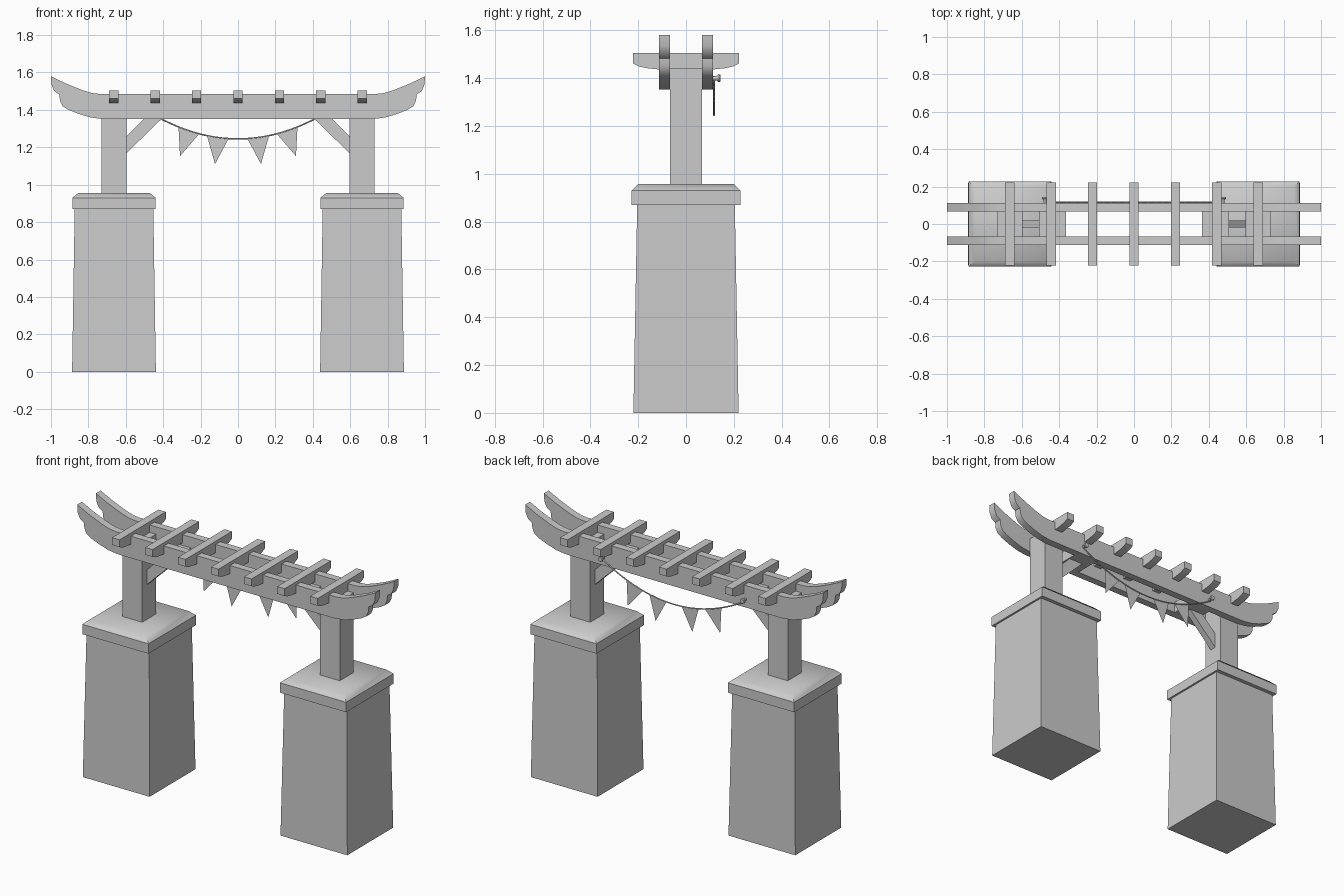
import bpy, bmesh, math
from mathutils import Vector

cube = bpy.data.objects.get("Cube")
if cube:
    bpy.data.objects.remove(cube, do_unlink=True)

grey = bpy.data.materials.new("plain_grey")
grey.use_nodes = True
colour = (0.6, 0.6, 0.6, 1)
grey.diffuse_color = colour
grey.node_tree.nodes["Principled BSDF"].inputs["Base Color"].default_value = colour


def finish(name, bm, angle=None):
    bmesh.ops.recalc_face_normals(bm, faces=bm.faces)
    mesh = bpy.data.meshes.new(name)
    bm.to_mesh(mesh)
    bm.free()
    mesh.materials.append(grey)
    obj = bpy.data.objects.new(name, mesh)
    bpy.context.collection.objects.link(obj)
    if angle:
        bpy.ops.object.select_all(action='DESELECT')
        obj.select_set(True)
        bpy.context.view_layer.objects.active = obj
        bpy.ops.object.shade_smooth_by_angle(angle=math.radians(angle))
    return obj


def stack(name, cx, levels, angle=None):
    """Rectangular rings (half x, half y, z) joined from bottom to top."""
    bm = bmesh.new()
    rings = [[bm.verts.new((cx + sx * hx, sy * hy, z))
              for sx, sy in ((-1, -1), (1, -1), (1, 1), (-1, 1))]
             for hx, hy, z in levels]
    for a, b in zip(rings, rings[1:]):
        for i in range(4):
            j = (i + 1) % 4
            bm.faces.new((a[i], a[j], b[j], b[i]))
    bm.faces.new(rings[0])
    bm.faces.new(rings[-1])
    return finish(name, bm, angle)


def prism(name, points, place, lo, hi, angle=None):
    """Extrude a flat outline; place(u, v, depth) gives the position."""
    bm = bmesh.new()
    face = bm.faces.new([bm.verts.new(place(u, v, lo)) for u, v in points])
    out = bmesh.ops.extrude_face_region(bm, geom=[face])
    shift = Vector(place(0, 0, hi)) - Vector(place(0, 0, lo))
    bmesh.ops.translate(bm, vec=shift,
                        verts=[v for v in out["geom"] if isinstance(v, bmesh.types.BMVert)])
    return finish(name, bm, angle)


def along_y(u, v, d):
    return (u, d, v)


def along_x(u, v, d):
    return (d, u, v)


def mirrored(half):
    return half + [(-u, v) for u, v in reversed(half)]


def sag(x):
    return 1.245 + 0.634 * x * x


# Supports on both sides
for side, s in (("left", 1), ("right", -1)):
    cx = 0.663 * s
    stack(side + "_pillar", cx, [(0.224, 0.22, 0), (0.21, 0.204, 0.88)])
    stack(side + "_pillar_cap", cx,
          [(0.222, 0.228, 0.87), (0.222, 0.228, 0.93), (0.19, 0.2, 0.957)], 46)
    stack(side + "_post", cx, [(0.066, 0.066, 0.95), (0.066, 0.066, 1.44)])
    # Diagonal brace and the block it carries between the beams
    brace = [(0.6, 1.165), (0.6, 1.255), (0.5, 1.355), (0.405, 1.355)]
    prism(side + "_brace", [(s * x, z) for x, z in brace], along_y, -0.02, 0.02)
    stack(side + "_brace_block", 0.436 * s, [(0.073, 0.067, 1.352), (0.073, 0.067, 1.42)])

# Long beams with upswept ends
beam = [(0.73, 1.352), (0.79, 1.36), (0.85, 1.378), (0.905, 1.4), (0.938, 1.42),
        (0.952, 1.45), (0.955, 1.483), (0.982, 1.5), (0.997, 1.535), (1.0, 1.58),
        (0.92, 1.541), (0.83, 1.505), (0.78, 1.49), (0.735, 1.485)]
prism("front_beam", mirrored(beam), along_y, -0.112, -0.067, 35)
prism("back_beam", mirrored(beam), along_y, 0.067, 0.112, 35)

# Cross rafters with rounded undersides
rafter = [(0.11, 1.436), (0.16, 1.441), (0.195, 1.448), (0.222, 1.461), (0.222, 1.505)]
for i in range(-3, 4):
    x = i * 0.2215
    prism("rafter_%d" % (i + 4), mirrored(rafter), along_x, x - 0.025, x + 0.025, 30)

# Sagging rope, swept with a small hexagonal section
bm = bmesh.new()
rings = []
for i in range(25):
    x = 0.476 * (i - 12) / 12
    along = Vector((1, 0, 1.268 * x)).normalized()
    up = Vector((-along.z, 0, along.x))
    centre = Vector((x, 0.117, sag(x)))
    rings.append([bm.verts.new(centre + 0.004 * (math.cos(a) * up + math.sin(a) * Vector((0, 1, 0))))
                  for a in (k * math.tau / 6 for k in range(6))])
for a, b in zip(rings, rings[1:]):
    for k in range(6):
        bm.faces.new((a[k], a[(k + 1) % 6], b[(k + 1) % 6], b[k]))
bm.faces.new(rings[0])
bm.faces.new(rings[-1])
finish("bunting_rope", bm, 65)

# Pegs with flared heads
for side, s in (("left", 1), ("right", -1)):
    bm = bmesh.new()
    rings = [[bm.verts.new((0.476 * s + r * math.cos(k * math.tau / 8), y,
                            1.4 + r * math.sin(k * math.tau / 8))) for k in range(8)]
             for r, y in ((0.009, 0.1), (0.009, 0.127), (0.017, 0.137), (0.014, 0.144))]
    for a, b in zip(rings, rings[1:]):
        for k in range(8):
            bm.faces.new((a[k], a[(k + 1) % 8], b[(k + 1) % 8], b[k]))
    bm.faces.new(rings[0])
    bm.faces.new(rings[-1])
    finish(side + "_rope_peg", bm, 40)

# Cloth pennants hanging from the rope
for side, s in (("left", 1), ("right", -1)):
    for part, x0, x1, tip in (("inner", 0.05, 0.166, (0.123, 1.11)),
                              ("outer", 0.207, 0.318, (0.31, 1.153))):
        bm = bmesh.new()
        outline = [(x0, sag(x0)), ((x0 + x1) / 2, sag((x0 + x1) / 2)), (x1, sag(x1)), tip]
        bm.faces.new([bm.verts.new((s * x, 0.115, z)) for x, z in outline])
        finish("%s_%s_pennant" % (side, part), bm)
